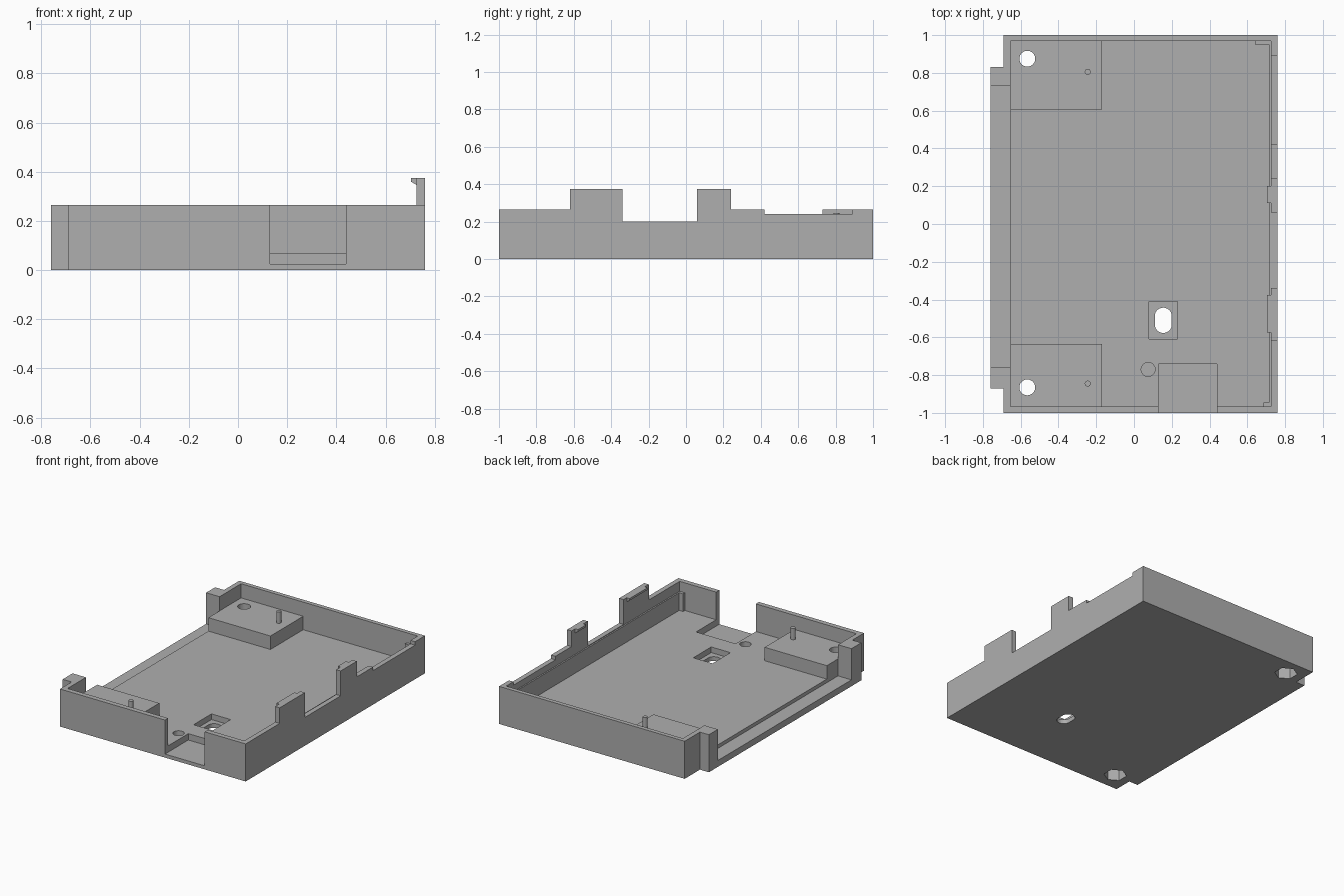
import bpy, bmesh, math

old = bpy.data.objects.get("Cube")
if old:
    bpy.data.objects.remove(old, do_unlink=True)

GREY = (0.43, 0.43, 0.43, 1.0)
grey = bpy.data.materials.new("plain grey")
grey.use_nodes = True
grey.diffuse_color = GREY
grey.node_tree.nodes["Principled BSDF"].inputs["Base Color"].default_value = GREY


def prism(name, outline, low, high):
    """Extrude an xy outline from z = low to z = high."""
    bm = bmesh.new()
    face = bm.faces.new([bm.verts.new((x, y, low)) for x, y in outline])
    made = bmesh.ops.extrude_face_region(bm, geom=[face])["geom"]
    top = [v for v in made if isinstance(v, bmesh.types.BMVert)]
    bmesh.ops.translate(bm, verts=top, vec=(0, 0, high - low))
    bmesh.ops.recalc_face_normals(bm, faces=bm.faces)
    mesh = bpy.data.meshes.new(name)
    bm.to_mesh(mesh)
    bm.free()
    mesh.materials.append(grey)
    ob = bpy.data.objects.new(name, mesh)
    bpy.context.scene.collection.objects.link(ob)
    return ob


def box(name, x0, x1, y0, y1, low, high):
    return prism(name, [(x0, y0), (x1, y0), (x1, y1), (x0, y1)], low, high)


def disc(x, y, r, sides=32, stretch=0.0):
    """Round outline, pulled apart along y into a slot if stretch is set."""
    pts = []
    for i in range(sides):
        a = 2 * math.pi * (i + 0.5) / sides
        pts.append((x + r * math.cos(a),
                    y + r * math.sin(a) + math.copysign(stretch, math.sin(a))))
    return pts


def combine(target, tool, operation):
    """Boolean the tool into the target, then drop the tool."""
    tool.hide_render = True
    mod = target.modifiers.new("bool", 'BOOLEAN')
    mod.operation = operation
    mod.solver = 'EXACT'
    mod.object = tool
    bpy.context.view_layer.update()
    graph = bpy.context.evaluated_depsgraph_get()
    mesh = bpy.data.meshes.new_from_object(target.evaluated_get(graph))
    target.modifiers.clear()
    target.data = mesh
    bpy.data.objects.remove(tool, do_unlink=True)


def cut(tool):
    combine(tray, tool, 'DIFFERENCE')


def add(tool):
    combine(tray, tool, 'UNION')


TOP, FLOOR, LEDGE, BLOCK = 0.265, 0.07, 0.045, 0.165

# Tray body with stepped corners on the open side
tray = prism("tray", [(-0.69, -1), (0.76, -1), (0.76, 1), (-0.69, 1),
                      (-0.69, 0.83), (-0.76, 0.83), (-0.76, -0.87),
                      (-0.69, -0.87)], 0, TOP)
cut(box("cavity", -0.655, 0.725, -0.965, 0.97, FLOOR, 1))

# Open side: missing wall and lowered ledge
cut(box("side_opening", -1, -0.6, -0.76, 0.73, FLOOR, 1))
cut(box("side_ledge", -1, -0.655, -0.76, 0.73, LEDGE, 1))

# Mounting blocks in the two corners
add(box("back_block", -0.655, -0.17, 0.605, 0.98, FLOOR - 0.01, BLOCK))
add(box("front_block", -0.655, -0.17, -0.975, -0.635, FLOOR - 0.01, BLOCK))

# Screw holes with hexagonal nut pockets underneath
for y in (0.875, -0.865):
    cut(prism("screw_hole", disc(-0.565, y, 0.042), -0.1, 0.5))
    cut(prism("nut_pocket", disc(-0.565, y, 0.075, 6), -0.1, 0.08))

# Connector notch in the front wall
cut(box("front_notch", 0.13, 0.44, -1.1, -0.74, 0.025, 1))

# Slot with rectangular recess, and a shallow round recess
cut(box("recess", 0.08, 0.23, -0.61, -0.41, 0.03, 0.5))
cut(prism("slot", disc(0.155, -0.51, 0.045, 32, 0.022), -0.1, 0.5))
cut(prism("round_recess", disc(0.075, -0.77, 0.037), 0.025, 0.5))

# Thin lining inside the clip wall, turning at the corners
lining = prism("wall_lining", [(0.73, -0.97), (0.73, 0.975), (0.64, 0.975),
                               (0.64, 0.95), (0.715, 0.95), (0.715, -0.945),
                               (0.685, -0.945), (0.685, -0.97)],
               FLOOR - 0.01, 0.195)
add(lining)

# Low stretches of the clip wall
cut(box("wide_dip", 0.7, 0.8, -0.34, 0.06, 0.2, 1))
cut(box("shallow_dip", 0.7, 0.8, 0.42, 0.89, 0.24, 1))

# Snap clips: upright tab plus a hook with a sloped underside
for label, y0, y1, h0, h1 in (("front", -0.62, -0.34, -0.575, -0.375),
                              ("back", 0.06, 0.24, 0.11, 0.20)):
    box(label + "_clip_tab", 0.725, 0.76, y0, y1, TOP, 0.375)
    hook = box(label + "_clip_hook", 0.703, 0.728, h0, h1, 0.345, 0.375)
    for v in hook.data.vertices:
        if v.co.x < 0.71 and v.co.z < 0.36:
            v.co.z = 0.36

# Locating pins on the blocks
for label, y in (("back", 0.805), ("front", -0.845)):
    prism(label + "_pin", disc(-0.245, y, 0.016, 20), BLOCK - 0.01, 0.245)
